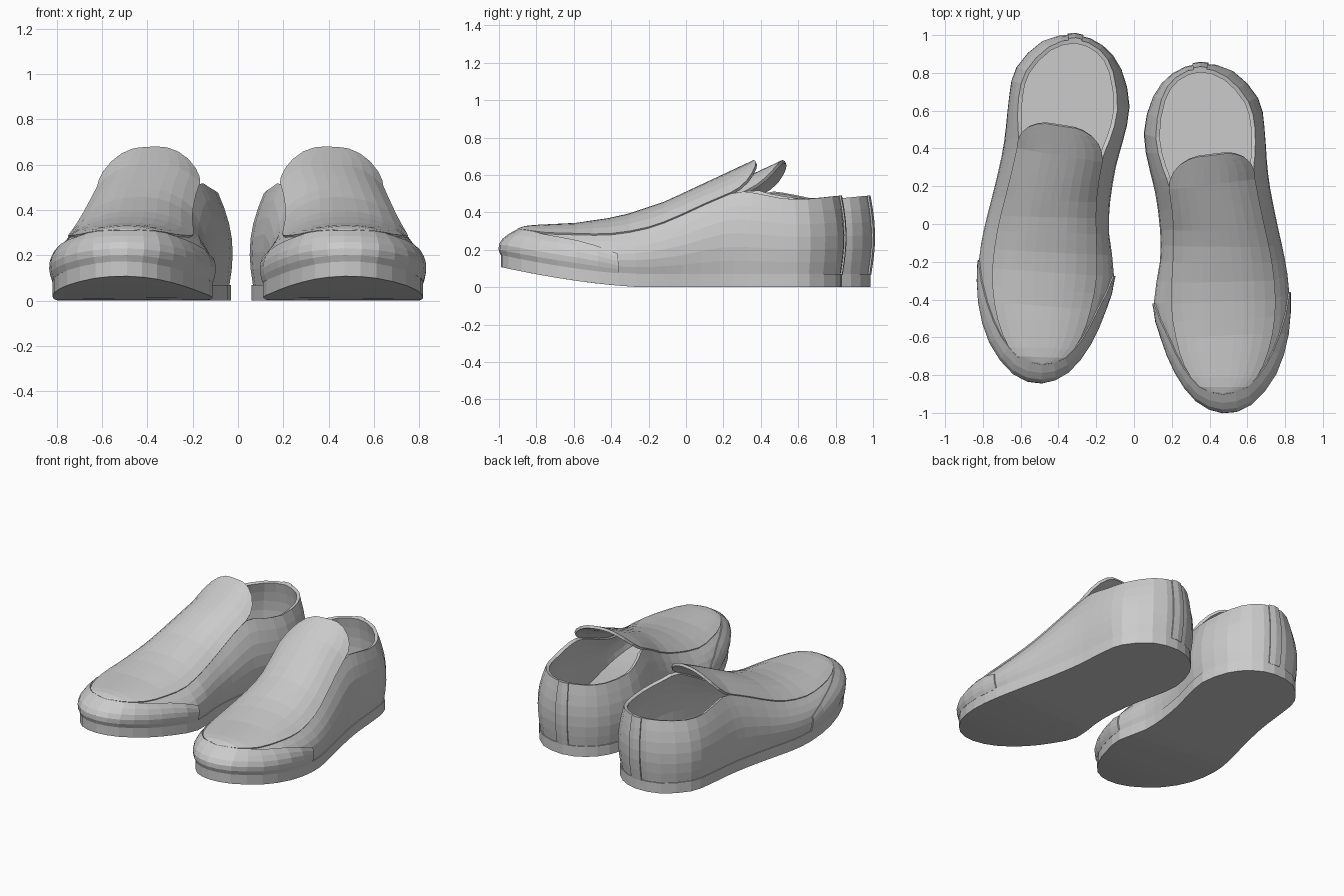
import bpy, bmesh, math
from mathutils import Vector, Matrix

if "Cube" in bpy.data.objects:
    bpy.data.objects.remove(bpy.data.objects["Cube"])

# Stations around the right shoe (heel -> inner side -> toe -> outer side):
# sole x, sole y, top edge x, top edge y, top edge z
STATIONS = [
    (.35, .835, .35, .825, .49), (.21, .785, .22, .775, .485), (.11, .67, .145, .66, .475),
    (.06, .48, .115, .46, .475), (.09, .29, .15, .30, .50), (.12, .16, .19, .185, .515),
    (.145, -.03, .215, -.03, .40), (.145, -.2, .21, -.2, .335), (.11, -.42, .20, -.42, .285),
    (.155, -.6, .225, -.6, .28), (.23, -.78, .27, -.75, .285), (.34, -.93, .35, -.86, .30),
    (.47, -.99, .47, -.895, .305), (.61, -.95, .60, -.86, .30), (.74, -.79, .68, -.75, .285),
    (.805, -.58, .73, -.58, .28), (.815, -.36, .745, -.4, .28), (.79, -.18, .725, -.2, .315),
    (.755, -.02, .69, -.03, .38), (.715, .18, .635, .24, .50), (.695, .33, .64, .36, .505),
    (.68, .52, .64, .51, .475), (.65, .66, .605, .65, .472), (.52, .80, .49, .78, .485)]
CENTRE = [(-.9, .305), (-.85, .322), (-.59, .335), (-.35, .37), (-.11, .45), (.13, .56), (.37, .67)]

# Smooth the ring by inserting one midpoint between stations
n = len(STATIONS)
RING = []
for i in range(n):
    a, b, c, d = (STATIONS[(i + k) % n] for k in (-1, 0, 1, 2))
    RING.append(b)
    RING.append(tuple((9 * (q + r) - p - s) / 16 for p, q, r, s in zip(a, b, c, d)))
N = len(RING)
TOE = N // 2


def sole_z(y):
    return .11 * (max(0, -.2 - y) / .8) ** 1.6


def centre_z(y):
    for (y0, z0), (y1, z1) in zip(CENTRE, CENTRE[1:]):
        if y <= y1:
            break
    return z0 + (z1 - z0) * (y - y0) / (y1 - y0)


def wall(i, t):
    """Point on the side wall: column i, height fraction t."""
    xo, yo, xt, yt, zt = RING[i % N]
    p, q = RING[(i - 1) % N], RING[(i + 1) % N]
    out = Vector((q[1] - p[1], p[0] - q[0], 0)).normalized()
    f = t ** 2.2
    z0 = sole_z(yo) + .068
    pos = Vector((xo + (xt - xo) * f, yo + (yt - yo) * f, z0 + (zt - z0) * t))
    return pos + out * (.02 * math.sin(math.pi * t) - .006 * (1 - t))


def top_edge(i):
    return Vector(RING[i % N][2:5])


def grid(name, cols, matrix, wrap_cols=False, wrap_rows=False, thick=0, offset=0):
    """Quad sheet from columns of points, optionally thickened."""
    bm = bmesh.new()
    vs = [[bm.verts.new(p) for p in col] for col in cols]
    nc, nr = len(vs), len(vs[0])
    for i in range(nc if wrap_cols else nc - 1):
        for r in range(nr if wrap_rows else nr - 1):
            j, s = (i + 1) % nc, (r + 1) % nr
            bm.faces.new((vs[i][r], vs[j][r], vs[j][s], vs[i][s]))
    bmesh.ops.remove_doubles(bm, verts=bm.verts, dist=1e-4)
    mesh = bpy.data.meshes.new(name)
    bm.to_mesh(mesh)
    bm.free()
    mesh.transform(matrix)
    if matrix.determinant() < 0:
        mesh.flip_normals()
    ob = bpy.data.objects.new(name, mesh)
    bpy.context.collection.objects.link(ob)
    if thick:
        m = ob.modifiers.new("thickness", 'SOLIDIFY')
        m.thickness, m.offset = thick, offset
    return ob


def arch(left, right, v, crown):
    p = left.lerp(right, (v + 1) / 2)
    p.z += crown * (1 - abs(v) ** 2.5)
    return p


def build_shoe(side, M):
    # Sole with raised toe
    cols = []
    for j in range(TOE + 1):
        (xl, yl), (xr, yr) = RING[j][:2], RING[-j % N][:2]
        zl, zr = sole_z(yl), sole_z(yr)
        cols.append([(xl, yl, zl), (xl, yl, zl + .07), (xr, yr, zr + .07), (xr, yr, zr)])
    grid(side + "_sole", cols, M, wrap_rows=True)

    # Side wall all the way round, ending in the collar
    grid(side + "_upper", [[wall(i, r / 6) for r in range(7)] for i in range(N)],
         M, wrap_cols=True, thick=.022, offset=-1)

    # Top panel and tongue
    V = [k / 5 - 1 for k in range(11)]
    L, R = top_edge(10), top_edge(N - 10)
    yc = (L.y + R.y) / 2
    crown = centre_z(yc) - (L.z + R.z) / 2
    cols = []
    for s, w in ((1, .34), (.94, .55), (.8, .75), (.58, .9), (.3, .98)):
        dy = .155 * s
        cols.append([arch(L, R, v * w, crown) + Vector((0, dy, .47 * dy)) for v in V])
    for j in range(10, TOE + 1):
        L, R = top_edge(j), top_edge(N - j)
        crown = max(0, centre_z((L.y + R.y) / 2) - (L.z + R.z) / 2)
        cols.append([arch(L, R, v, crown) for v in V])
    grid(side + "_top_panel_and_tongue", cols, M, thick=.018, offset=0)

    # Toe cap overlay, its seam dropping to the sole at the sides
    heights = (1, 1, 1, 1, .95, .89, .81, .69, .5)
    grid(side + "_toe_cap",
         [[wall(TOE + k, heights[abs(k)] * r / 5) for r in range(6)] for k in range(-8, 9)],
         M, thick=.008, offset=1)

    # Narrow strip up the back of the heel
    strip = [[wall(0, r / 6).lerp(wall(k, r / 6), .5) for r in range(7)] for k in (-1, 0, 1)]
    grid(side + "_heel_strip", strip, M, thick=.009, offset=1)


# Right shoe as drawn; left shoe mirrored, slightly turned and set back
build_shoe("right", Matrix.Identity(4))
pivot = Vector((-.41, -.078, 0))
left = (Matrix.Translation(pivot + Vector((.01, .155, 0))) @ Matrix.Rotation(-.033, 4, 'Z')
        @ Matrix.Translation(-pivot) @ Matrix.Scale(-1, 4, (1, 0, 0)))
build_shoe("left", left)
